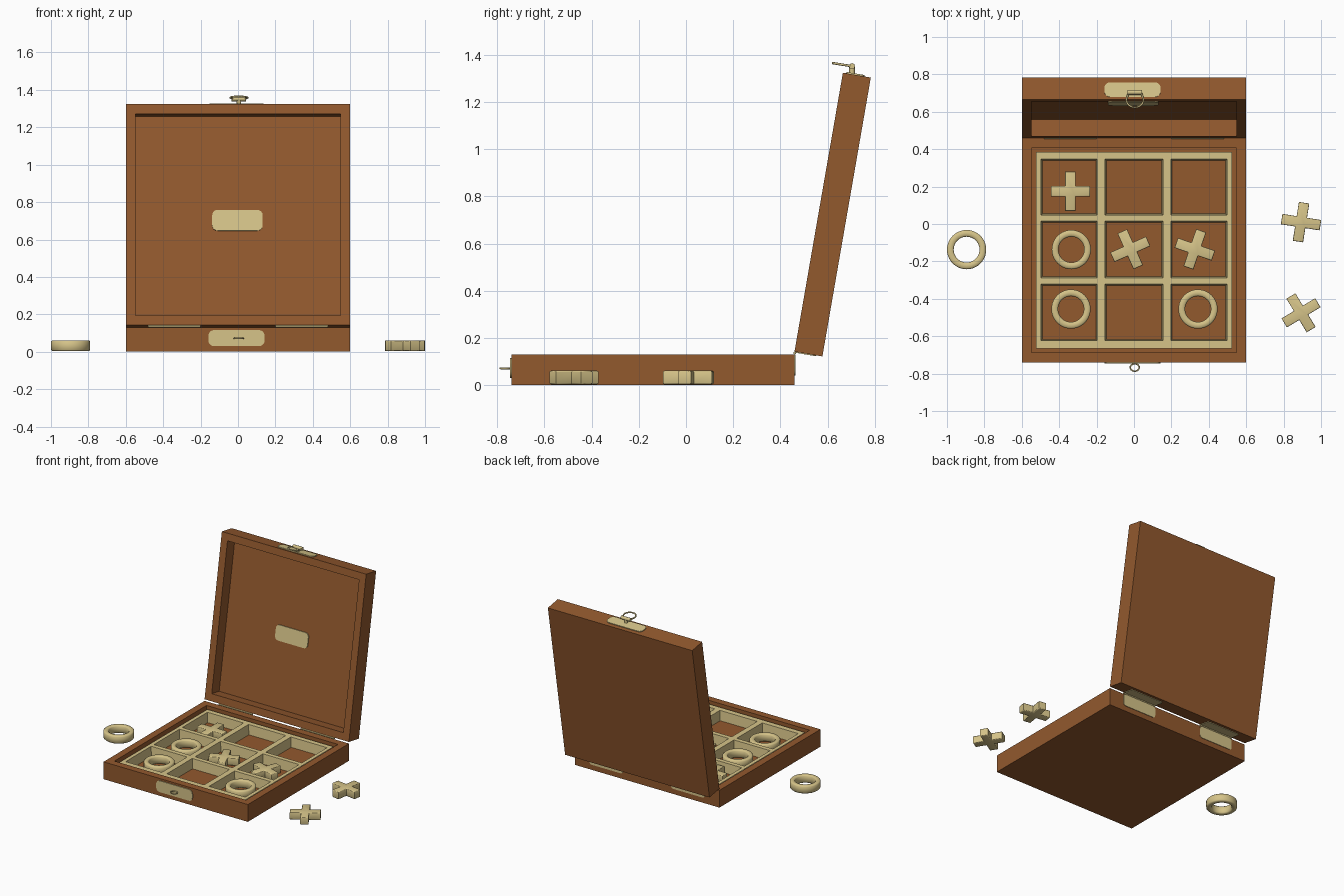
import bpy, bmesh
from math import sin, cos, pi, radians
from mathutils import Matrix, Vector

if "Cube" in bpy.data.objects:
    bpy.data.objects.remove(bpy.data.objects["Cube"], do_unlink=True)


def material(name, rgb):
    m = bpy.data.materials.new(name)
    m.use_nodes = True
    m.diffuse_color = (*rgb, 1)
    m.node_tree.nodes["Principled BSDF"].inputs["Base Color"].default_value = (*rgb, 1)
    return m


WOOD = material("brown_wood", (0.29, 0.1, 0.027))
PALE = material("pale_tan", (0.67, 0.55, 0.25))
parts = []


def finish(name, bm, mats, matrix=Matrix()):
    bmesh.ops.recalc_face_normals(bm, faces=bm.faces)
    mesh = bpy.data.meshes.new(name)
    bm.to_mesh(mesh)
    bm.free()
    for m in mats:
        mesh.materials.append(m)
    ob = bpy.data.objects.new(name, mesh)
    bpy.context.collection.objects.link(ob)
    ob.matrix_world = matrix
    parts.append(ob)
    return ob


def tray(name, size, open_dir, rim, depth, matrix):
    """Box hollowed out through the face that looks along open_dir."""
    bm = bmesh.new()
    bmesh.ops.create_cube(bm, size=1, matrix=Matrix.Diagonal((*size, 1)))
    bmesh.ops.translate(bm, verts=bm.verts, vec=(0, size[1] / 2, size[2] / 2))
    d = Vector(open_dir)
    face = max(bm.faces, key=lambda f: f.normal.dot(d))
    bmesh.ops.inset_region(bm, faces=[face], thickness=rim)
    floor = bmesh.ops.extrude_discrete_faces(bm, faces=[face])["faces"][0]
    bmesh.ops.translate(bm, verts=floor.verts, vec=d * -depth)
    return finish(name, bm, [WOOD], matrix)


def prism(name, outline, height, matrix, bevel=0):
    """Outline in XY extruded along Z."""
    bm = bmesh.new()
    base = bm.faces.new([bm.verts.new((x, y, 0)) for x, y in outline])
    top = bmesh.ops.extrude_face_region(bm, geom=[base], use_keep_orig=True)["geom"]
    bmesh.ops.translate(bm, vec=(0, 0, height),
                        verts=[v for v in top if isinstance(v, bmesh.types.BMVert)])
    if bevel:
        rims = [e for e in bm.edges if abs(e.verts[0].co.z - e.verts[1].co.z) < 1e-6]
        bmesh.ops.bevel(bm, geom=rims, offset=bevel, segments=2, profile=0.5, affect='EDGES')
    return finish(name, bm, [PALE], matrix)


def plate(name, w, h, matrix, thick=0.007, r=0.028):
    pts = []
    for k, (sx, sy) in enumerate(((1, 1), (-1, 1), (-1, -1), (1, -1))):
        for i in range(5):
            a = (k + i / 4) * pi / 2
            pts.append((sx * (w / 2 - r) + r * cos(a), sy * (h / 2 - r) + r * sin(a)))
    return prism(name, pts, thick, matrix)


def wire(name, pts, radius, cyclic=False):
    cu = bpy.data.curves.new(name, 'CURVE')
    cu.dimensions = '3D'
    cu.bevel_depth = radius
    cu.bevel_resolution = 2
    cu.use_fill_caps = True
    sp = cu.splines.new('POLY')
    sp.points.add(len(pts) - 1)
    for p, co in zip(sp.points, pts):
        p.co = (*co, 1)
    sp.use_cyclic_u = cyclic
    cu.materials.append(PALE)
    ob = bpy.data.objects.new(name, cu)
    bpy.context.collection.objects.link(ob)
    bpy.ops.object.select_all(action='DESELECT')
    ob.select_set(True)
    bpy.context.view_layer.objects.active = ob
    bpy.ops.object.convert(target='MESH')
    parts.append(bpy.context.view_layer.objects.active)


T = Matrix.Translation


def rx(deg):
    return Matrix.Rotation(radians(deg), 4, 'X')


# Box base and leaning lid
FLOOR = 0.04
tray("box_base", (1.2, 1.2, 0.13), (0, 0, 1), 0.075, 0.13 - FLOOR, T((0, -0.74, 0)))
LID = T((0, 0.46, 0.142)) @ rx(-9.85)
tray("box_lid", (1.2, 0.12, 1.2), (0, -1, 0), 0.075, 0.09, LID)

# Playing grid: lattice with sunken cells whose floors show the wood
xs = [-0.525, -0.497, -0.197, -0.155, 0.155, 0.197, 0.497, 0.525]
ys = [-0.665, -0.624, -0.322, -0.288, 0.015, 0.048, 0.347, 0.385]
bm = bmesh.new()
rows = [[bm.verts.new((x, y, 0.115)) for x in xs] for y in ys]
cells = []
for j in range(7):
    for i in range(7):
        f = bm.faces.new((rows[j][i], rows[j][i + 1], rows[j + 1][i + 1], rows[j + 1][i]))
        if i % 2 and j % 2:
            cells.append(f)
for f in bmesh.ops.extrude_discrete_faces(bm, faces=cells)["faces"]:
    mid = f.calc_center_median()
    for v in f.verts:
        v.co = mid + (v.co - mid) * 0.95
        v.co.z = FLOOR + 0.002
    f.material_index = 1
finish("playing_grid", bm, [PALE, WOOD])

# Ring pieces
def ring_piece(name, x, y, z):
    bm = bmesh.new()
    r0, r1, h, b = 0.069, 0.105, 0.058, 0.007
    prof = [(r0 + b, 0), (r1 - b, 0), (r1, b), (r1, h - b),
            (r1 - b, h), (r0 + b, h), (r0, h - b), (r0, b)]
    vs = [bm.verts.new((r, 0, z_)) for r, z_ in prof]
    es = [bm.edges.new((vs[i], vs[i - 1])) for i in range(len(vs))]
    bmesh.ops.spin(bm, geom=vs + es, cent=(0, 0, 0), axis=(0, 0, 1),
                   angle=2 * pi, steps=40, use_merge=True)
    bmesh.ops.remove_doubles(bm, verts=bm.verts, dist=1e-5)
    finish(name, bm, [PALE], T((x, y, z)))


for n, (x, y, z) in enumerate([(-0.335, -0.137, FLOOR), (-0.337, -0.455, FLOOR),
                               (0.342, -0.455, FLOOR), (-0.895, -0.137, 0)]):
    ring_piece(f"ring_piece_{n + 1}", x, y, z + 0.003)

# Cross pieces
a, w = 0.105, 0.028
cross = [(a, -w), (a, w), (w, w), (w, a), (-w, a), (-w, w),
         (-a, w), (-a, -w), (-w, -w), (-w, -a), (w, -a), (w, -w)]
for n, (x, y, z, deg) in enumerate([(-0.34, 0.175, FLOOR, 0), (-0.02, -0.135, FLOOR, 24),
                                    (0.325, -0.135, FLOOR, -19), (0.893, 0.01, 0, -9),
                                    (0.893, -0.475, 0, 31)]):
    prism(f"cross_piece_{n + 1}", cross, 0.058,
          T((x, y, z + 0.003)) @ Matrix.Rotation(radians(deg), 4, 'Z'), bevel=0.006)

# Inner plaque, front latch plate, lid clasp plate
plate("lid_plaque", 0.27, 0.112, LID @ T((-0.003, 0.09, 0.584)) @ rx(90))
plate("latch_plate", 0.30, 0.085, T((-0.008, -0.739, 0.073)) @ rx(90))
plate("clasp_plate", 0.30, 0.078, LID @ T((-0.008, 0.053, 1.199)))

# Latch eye on the front
wire("latch_eye", [(0.004 + 0.024 * cos(i * pi / 10), -0.767 + 0.02 * sin(i * pi / 10), 0.071)
                   for i in range(20)], 0.004, True)

# Clasp: barrel, post and wire loop
wire("clasp_barrel", [(-0.034, 0.704, 1.352), (0.044, 0.704, 1.352)], 0.013)
wire("clasp_post", [(0.005, 0.704, 1.322), (0.005, 0.704, 1.35)], 0.012)
loop = [(-0.028, 0.704)] + [(0.005 - 0.046 * cos(i * pi / 12), 0.665 - 0.042 * sin(i * pi / 12))
                            for i in range(13)] + [(0.038, 0.704)]
wire("clasp_loop", [(x, y, 1.352 + (0.704 - y) * 0.16) for x, y in loop], 0.005)

# Hinges: a leaf on the base, a leaf on the lid and a pin
for side, x in (("left", 0.34), ("right", -0.34)):
    plate(f"{side}_hinge_base_leaf", 0.28, 0.09, T((x, 0.459, 0.085)) @ rx(-90), 0.005, 0.02)
    plate(f"{side}_hinge_lid_leaf", 0.28, 0.09, LID @ T((x, 0.047, 0.001)) @ rx(180), 0.005, 0.02)
    wire(f"{side}_hinge_pin", [(x - 0.14, 0.461, 0.136), (x + 0.14, 0.461, 0.136)], 0.006)

bpy.ops.object.select_all(action='DESELECT')
for ob in parts:
    ob.select_set(True)
bpy.context.view_layer.objects.active = parts[0]
bpy.ops.object.shade_smooth_by_angle(angle=radians(48))
